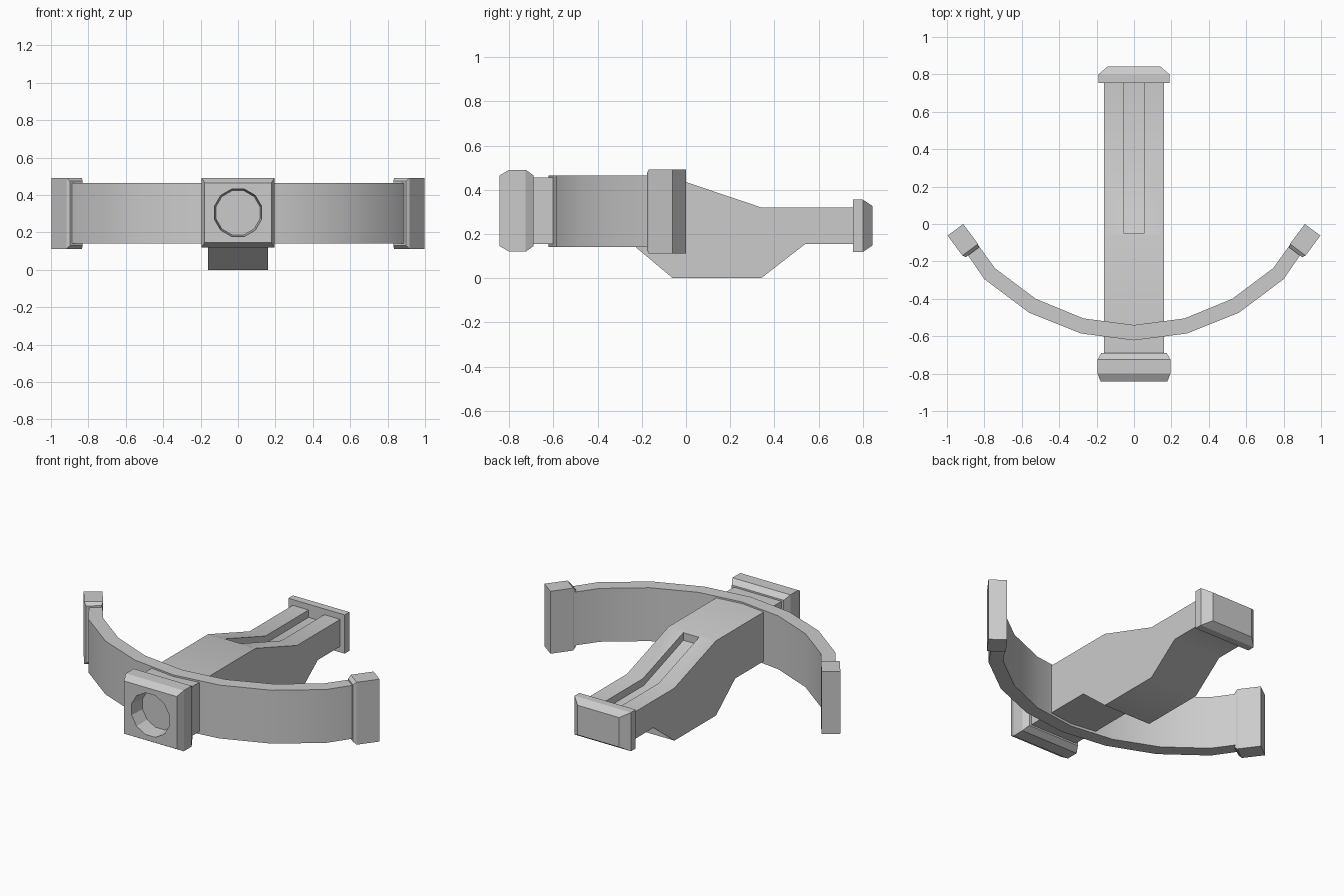
import bpy, bmesh, math
from mathutils import Vector

if "Cube" in bpy.data.objects:
    bpy.data.objects.remove(bpy.data.objects["Cube"])


def loft(name, rings, smooth=None):
    """Skin a list of matching vertex rings and cap both ends."""
    bm = bmesh.new()
    loops = [[bm.verts.new(p) for p in ring] for ring in rings]
    n = len(loops[0])
    for a, b in zip(loops, loops[1:]):
        for i in range(n):
            j = (i + 1) % n
            bm.faces.new((a[i], a[j], b[j], b[i]))
    bm.faces.new(loops[0])
    bm.faces.new(loops[-1])
    bmesh.ops.recalc_face_normals(bm, faces=bm.faces)
    me = bpy.data.meshes.new(name)
    bm.to_mesh(me)
    bm.free()
    ob = bpy.data.objects.new(name, me)
    bpy.context.collection.objects.link(ob)
    if smooth:
        shade(ob, smooth)
    return ob


def activate(ob):
    bpy.ops.object.select_all(action='DESELECT')
    ob.select_set(True)
    bpy.context.view_layer.objects.active = ob


def shade(ob, degrees):
    activate(ob)
    bpy.ops.object.shade_smooth_by_angle(angle=math.radians(degrees))


def cut(ob, cutter):
    mod = ob.modifiers.new("cut", 'BOOLEAN')
    mod.operation = 'DIFFERENCE'
    mod.solver = 'EXACT'
    mod.object = cutter
    activate(ob)
    bpy.ops.object.modifier_apply(modifier=mod.name)
    bpy.data.objects.remove(cutter)


def side_profile(name, profile, hx):
    """Extrude a (y, z) profile symmetrically across x."""
    return loft(name, [[(x, y, z) for y, z in profile] for x in (-hx, hx)])


def block(name, sections, zc):
    """Box along y from (y, half width, half height) sections."""
    return loft(name, [[(-w, y, zc - h), (w, y, zc - h), (w, y, zc + h), (-w, y, zc + h)]
                       for y, w, h in sections])


# Stock with its sloped top and belly, and the long groove on the rear
stock = side_profile("stock", [
    (-0.71, 0.155), (-0.245, 0.155), (-0.06, 0), (0.34, 0), (0.54, 0.155),
    (0.77, 0.155), (0.77, 0.32), (0.34, 0.32), (-0.06, 0.455), (-0.71, 0.455)], 0.16)
groove = side_profile("groove_cutter", [
    (-0.05, 0.405), (0.33, 0.275), (0.80, 0.275), (0.80, 0.6), (-0.05, 0.6)], 0.053)
cut(stock, groove)
shade(stock, 39)

# Rear end cap
block("rear_cap", [(0.755, 0.19, 0.118), (0.80, 0.19, 0.118), (0.843, 0.14, 0.09)], 0.237)

# Front block with its round recess
muzzle = block("front_block", [(-0.843, 0.178, 0.16), (-0.80, 0.195, 0.185),
                               (-0.725, 0.195, 0.185), (-0.69, 0.175, 0.16)], 0.305)
hole = loft("hole_cutter", [
    [(r * math.cos(a), y, 0.305 + r * math.sin(a))
     for a in [math.radians(15 + 30 * i) for i in range(12)]]
    for y, r in ((-0.90, 0.137), (-0.75, 0.122))])
cut(muzzle, hole)

# Curved bow, mirrored from half of its plan outline
outer = [(0, -0.622), (0.285, -0.585), (0.56, -0.475), (0.80, -0.295), (0.92, -0.12)]
inner = [(0, -0.54), (0.27, -0.505), (0.525, -0.40), (0.745, -0.235), (0.86, -0.075)]
half = list(zip(outer, inner))
plan = [((-o[0], o[1]), (-i[0], i[1])) for o, i in half[:0:-1]] + half
loft("bow", [[(*o, 0.14), (*i, 0.14), (*i, 0.465), (*o, 0.465)] for o, i in plan], 39)

# Blocks on the bow tips
start, end = Vector((0.865, -0.152)), Vector((0.955, -0.031))
along = (end - start).normalized()
across = Vector((along.y, -along.x))
for side, name in ((-1, "left_tip"), (1, "right_tip")):
    rings = []
    for t, w, h in ((0, 0.042, 0.173), (0.018, 0.052, 0.19), (1, 0.052, 0.19)):
        c = start + along * (t if t < 1 else (end - start).length)
        a, b = c - across * w, c + across * w
        rings.append([(side * p.x, p.y, 0.302 + s * h)
                      for p, s in ((a, -1), (b, -1), (b, 1), (a, 1))])
    loft(name, rings)
